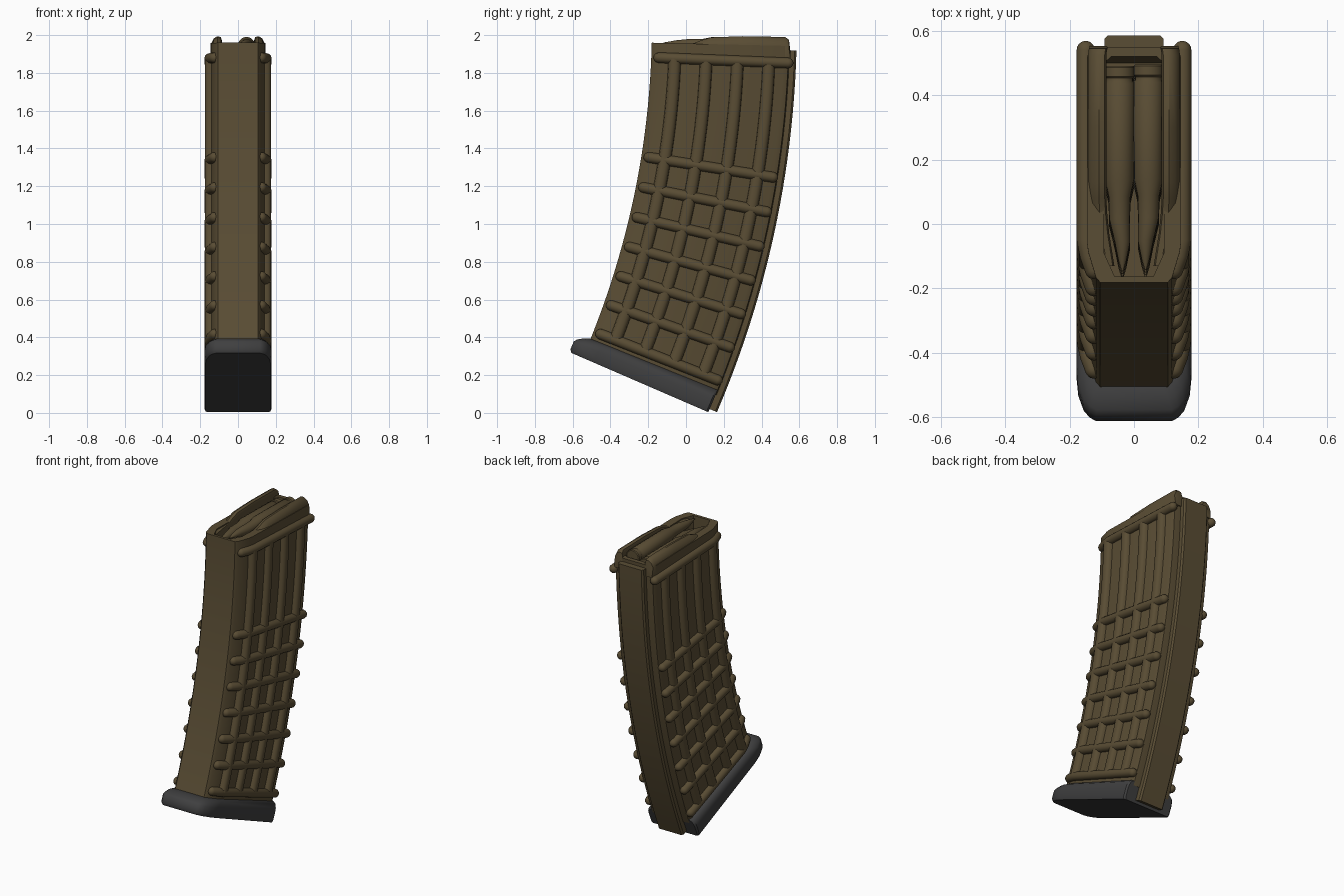
import bpy, bmesh, math
from mathutils import Vector

cube = bpy.data.objects.get("Cube")
if cube:
    bpy.data.objects.remove(cube, do_unlink=True)

# The whole shape bends about one centre in the side plane
CENTRE_Y, CENTRE_Z = -4.645, 2.065


def bent(x, r, deg):
    a = math.radians(deg)
    return Vector((x, CENTRE_Y + r * math.cos(a), CENTRE_Z + r * math.sin(a)))


def material(name, colour):
    m = bpy.data.materials.new(name)
    m.use_nodes = True
    m.diffuse_color = (*colour, 1)
    m.node_tree.nodes["Principled BSDF"].inputs["Base Color"].default_value = (*colour, 1)
    return m


brown = material("olive brown", (0.1, 0.073, 0.034))
grey = material("dark grey", (0.05, 0.05, 0.051))


def loft(name, rings, mat, angle=35):
    """Skin closed rings of equal length and cap both ends."""
    bm = bmesh.new()
    rows = [[bm.verts.new(p) for p in ring] for ring in rings]
    n = len(rows[0])
    for a, b in zip(rows, rows[1:]):
        for i in range(n):
            j = (i + 1) % n
            bm.faces.new((a[i], a[j], b[j], b[i]))
    bm.faces.new(rows[0])
    bm.faces.new(rows[-1][::-1])
    bmesh.ops.recalc_face_normals(bm, faces=bm.faces)
    me = bpy.data.meshes.new(name)
    bm.to_mesh(me)
    bm.free()
    me.materials.append(mat)
    me.shade_smooth()
    me.set_sharp_from_angle(angle=math.radians(angle))
    ob = bpy.data.objects.new(name, me)
    bpy.context.collection.objects.link(ob)
    return ob


def mirrored(half):
    return half + [(-x, r) for x, r in reversed(half)]


def sweep(name, section, start, end, steps, mat):
    angles = [start + (end - start) * i / steps for i in range(steps + 1)]
    return loft(name, [[bent(x, r, a) for x, r in section] for a in angles], mat)


def rib(name, side, deg, path, radius=0.028, sides=12):
    """Round-ended rod lying in one radial plane."""
    pts = [Vector(p) for p in path]
    first, last = (pts[1] - pts[0]).normalized(), (pts[-1] - pts[-2]).normalized()
    stations = []
    for k in range(5):
        t = math.radians(8 + 82 * k / 4)
        stations.append((pts[0] - first * radius * math.cos(t), first, radius * math.sin(t)))
    for i in range(1, len(pts) - 1):
        d = (pts[i + 1] - pts[i]).normalized() + (pts[i] - pts[i - 1]).normalized()
        stations.append((pts[i], d.normalized(), radius))
    for k in range(5):
        t = math.radians(90 - 82 * k / 4)
        stations.append((pts[-1] + last * radius * math.cos(t), last, radius * math.sin(t)))
    rings = []
    for c, d, rad in stations:
        ring = []
        for k in range(sides):
            t = math.tau * k / sides
            u = rad * math.cos(t)
            p = Vector((c.x + d.y * u, c.y - d.x * u))
            ring.append(bent(side * p.x, p.y, deg + math.degrees(rad * math.sin(t) / p.y)))
        rings.append(ring)
    loft(name, rings, mat=brown, angle=50)


# Curved shell
shell = sweep("magazine_body", mirrored([
    (0.105, 4.465), (0.118, 4.48), (0.142, 4.56), (0.146, 4.59),
    (0.146, 5.165), (0.135, 5.19), (0.09, 5.195)]), -1.35, -22.3, 24, brown)

# Open top of the shell
outline = [(0.06, -0.163), (0.093, -0.09), (0.093, 0.5), (0.07, 0.52)]
outline = outline + [(-x, y) for x, y in reversed(outline)]
cutter = loft("feed_opening_cutter", [[Vector((x, y, z)) for x, y in outline]
                                      for z in (1.55, 2.1)], brown)
cutter.hide_render = True
cut = shell.modifiers.new("feed opening", "BOOLEAN")
cut.operation = "DIFFERENCE"
cut.solver = "EXACT"
cut.object = cutter
bpy.context.view_layer.objects.active = shell
bpy.ops.object.modifier_apply(modifier=cut.name)
bpy.data.objects.remove(cutter, do_unlink=True)
shell.data.set_sharp_from_angle(angle=math.radians(35))

# Back spine running past the floor plate
sweep("back_spine", mirrored([(0.092, 5.17), (0.092, 5.222), (0.082, 5.232)]),
      -1.6, -23.2, 24, brown)

# Feed lips
for side, label in ((1, "left"), (-1, "right")):
    rings = []
    for y, h, w in ((-0.13, 1.95, 0.118), (-0.03, 1.95, 0.134), (0.03, 1.953, 0.14),
                    (0.08, 1.972, 0.143), (0.13, 1.988, 0.143), (0.3, 1.994, 0.143),
                    (0.525, 1.99, 0.143), (0.545, 1.975, 0.14), (0.552, 1.92, 0.138)):
        section = [(w, 1.87), (w, h - 0.04), (w - 0.014, h - 0.012), (w - 0.034, h),
                   (w - 0.052, h - 0.004), (w - 0.057, h - 0.02), (w - 0.046, 1.87)]
        rings.append([Vector((side * x, y, z)) for x, z in section])
    loft(f"{label}_feed_lip", rings, brown, 40)

# Grid of ribs on each side
front_wrap = [(0.124, 4.505), (0.14, 4.55), (0.15, 4.6), (0.15, 5.17)]
for side, label in ((1, "left"), (-1, "right")):
    rib(f"{label}_top_rib", side, -2.35, front_wrap[:3] + [(0.15, 5.19)])
    for i in range(7):
        rib(f"{label}_cross_rib_{i + 1}", side, -9.1 - 2.06 * i, front_wrap)
    for i in range(4):
        r = 4.59 + 0.166 * i
        bar = [(0.14, r - 0.034), (0.16, r - 0.03), (0.171, r - 0.02), (0.175, r - 0.008),
               (0.175, r + 0.008), (0.171, r + 0.02), (0.16, r + 0.03), (0.14, r + 0.034)]
        sweep(f"{label}_long_rib_{i + 1}", [(side * x, q) for x, q in bar],
              -2.35, -21.4, 22, brown)

# Floor plate with a softened upper rim
rings = []
for deg, front, wide in ((-22.0, 4.46, 0.15), (-22.15, 4.43, 0.168), (-22.4, 4.4, 0.176),
                         (-22.6, 4.388, 0.178), (-23.2, 4.388, 0.178), (-23.4, 4.4, 0.172)):
    half = [(wide - 0.06, front), (wide - 0.04, front + 0.012), (wide - 0.022, front + 0.035),
            (wide - 0.005, front + 0.085), (wide, front + 0.14), (wide, 5.18), (wide - 0.01, 5.19)]
    rings.append([bent(x, r, deg) for x, r in mirrored(half)])
loft("floor_plate", rings, grey, 40)

# Staggered stack of rounds inside the opening
profile = [(0.495, 0.042), (0.49, 0.047), (0.462, 0.047), (0.457, 0.042), (0.447, 0.042),
           (0.44, 0.047), (0.14, 0.045), (0.09, 0.034), (0.02, 0.032), (-0.05, 0.024),
           (-0.11, 0.012), (-0.143, 0.002)]
for i in range(8):
    cx = 0.045 if i % 2 == 0 else -0.045
    cz = 1.94 - 0.034 * i
    rings = []
    for y, rad in profile:
        rings.append([Vector((cx * (0.8 if y < 0 else 1) + rad * math.cos(math.tau * k / 20),
                              y - 0.004 * i,
                              cz + 0.02 * (0.4 - y) + rad * math.sin(math.tau * k / 20)))
                      for k in range(20)])
    loft(f"round_{i + 1}", rings, brown, 40)
